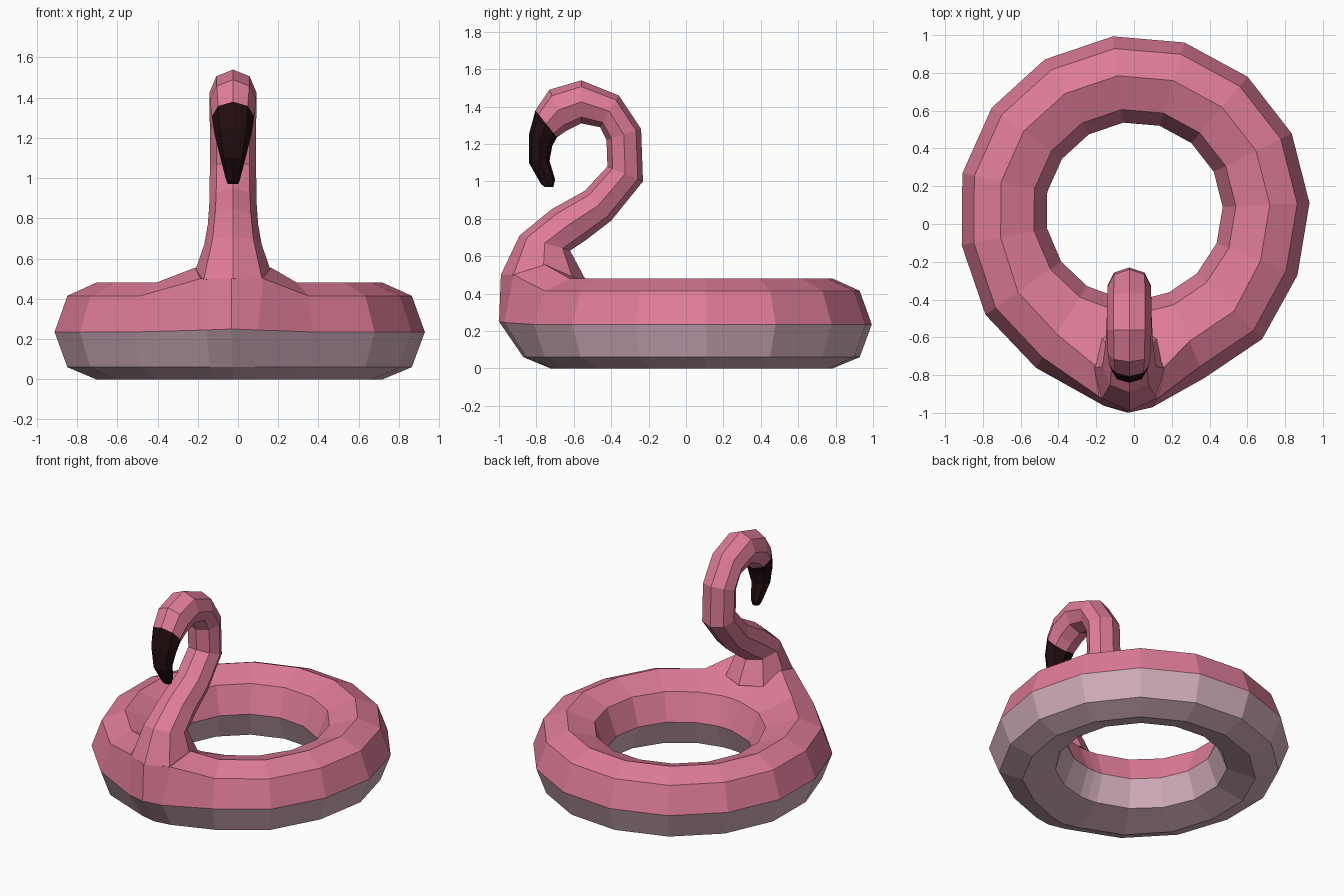
import bpy
import bmesh
from math import sin, cos, radians, pi
from mathutils import Vector

if "Cube" in bpy.data.objects:
    bpy.data.objects.remove(bpy.data.objects["Cube"])


def make_material(name, color):
    m = bpy.data.materials.new(name)
    m.diffuse_color = (*color, 1)
    m.use_nodes = True
    m.node_tree.nodes["Principled BSDF"].inputs["Base Color"].default_value = m.diffuse_color
    return m


pink = make_material("pink", (0.73, 0.2, 0.31))
pale = make_material("pale underside", (0.66, 0.43, 0.51))
black = make_material("beak black", (0.016, 0.004, 0.005))


def skin(name, loops, materials, closed, pick=None):
    """Bridge equal-sized loops of points; close into a ring or cap the ends."""
    bm = bmesh.new()
    rows = [[bm.verts.new(p) for p in loop] for loop in loops]
    n, k = len(rows), len(rows[0])
    for i in range(n if closed else n - 1):
        a, b = rows[i], rows[(i + 1) % n]
        for j in range(k):
            f = bm.faces.new((a[j], a[(j + 1) % k], b[(j + 1) % k], b[j]))
            if pick:
                f.material_index = pick(f.calc_center_median())
    if not closed:
        bm.faces.new(rows[0])
        bm.faces.new(rows[-1])
    bmesh.ops.recalc_face_normals(bm, faces=bm.faces)
    mesh = bpy.data.meshes.new(name)
    bm.to_mesh(mesh)
    bm.free()
    for m in materials:
        mesh.materials.append(m)
    ob = bpy.data.objects.new(name, mesh)
    bpy.context.collection.objects.link(ob)
    return ob


# Float ring: octagonal section swept round, pushed out towards the chest
section = [(0.93, 0.235), (0.865, 0.415), (0.72, 0.48), (0.54, 0.415),
           (0.47, 0.235), (0.54, 0.06), (0.72, 0.0), (0.865, 0.06)]
bulge = {-145: 0.03, -122: 0.05, -67: 0.03, -45: 0.03}
angles = [2.5 + 23.6 * i for i in range(9)] + [-145, -122, "left", "mid", "right", -67, -45, -21.5]
# Chest shoulders: (radius, height, spread in degrees) for the raised rows
shoulder = {0: (1.045, 0.245, 7), 1: (1.0, 0.5, 9), 2: (0.84, 0.555, 13)}
chest = {0: (1.07, 0.25), 1: (1.06, 0.5), 2: (0.70, 0.5)}

ring_loops = []
for a in angles:
    loop = []
    for j, (r, z) in enumerate(section):
        ang = a
        if isinstance(a, str):
            spread = 7
            if a == "mid":
                r, z = chest.get(j, (r + (0.075 if j > 5 else 0), z))
            elif j in shoulder:
                r, z, spread = shoulder[j]
            elif j > 5:
                r += 0.06
            ang = -91.7 + {"left": -spread, "mid": 0, "right": spread}[a]
        elif j in (0, 1, 2, 6, 7):
            r += bulge.get(a, 0)
        t = radians(ang)
        loop.append((r * cos(t), 0.07 + r * sin(t), z))
    ring_loops.append(loop)
skin("float_ring", ring_loops, [pink, pale], True,
     lambda c: 0 if c.z > 0.238 else 1)


def tube(stations):
    """Octagonal cross-sections from front (y, z), back (y, z), half width."""
    loops = []
    for fy, fz, by, bz, w in stations:
        f, b = Vector((-0.025, fy, fz)), Vector((-0.025, by, bz))
        c, d = (f + b) / 2, (f - b) / 2
        loops.append([c + d * cos(i * pi / 4) + Vector((w * sin(i * pi / 4), 0, 0))
                      for i in range(8)])
    return loops


# Neck and head: S-curve rising from the chest and hooking forward
neck = [(-0.99, 0.50, -0.54, 0.48, 0.205),
        (-0.89, 0.71, -0.62, 0.63, 0.143),
        (-0.72, 0.85, -0.53, 0.69, 0.125),
        (-0.54, 0.95, -0.40, 0.79, 0.118),
        (-0.42, 1.08, -0.23, 1.00, 0.115),
        (-0.425, 1.22, -0.24, 1.28, 0.115),
        (-0.46, 1.29, -0.36, 1.46, 0.117),
        (-0.56, 1.31, -0.56, 1.54, 0.117),
        (-0.64, 1.27, -0.73, 1.49, 0.114),
        (-0.69, 1.235, -0.805, 1.38, 0.105)]
skin("neck_and_head", tube(neck), [pink], False)

# Beak: tapering downward hook
beak = [neck[-1],
        (-0.715, 1.19, -0.84, 1.25, 0.092),
        (-0.73, 1.11, -0.84, 1.10, 0.064),
        (-0.70, 1.01, -0.775, 0.985, 0.036),
        (-0.71, 0.97, -0.755, 0.97, 0.026)]
skin("beak", tube(beak), [black], False)
